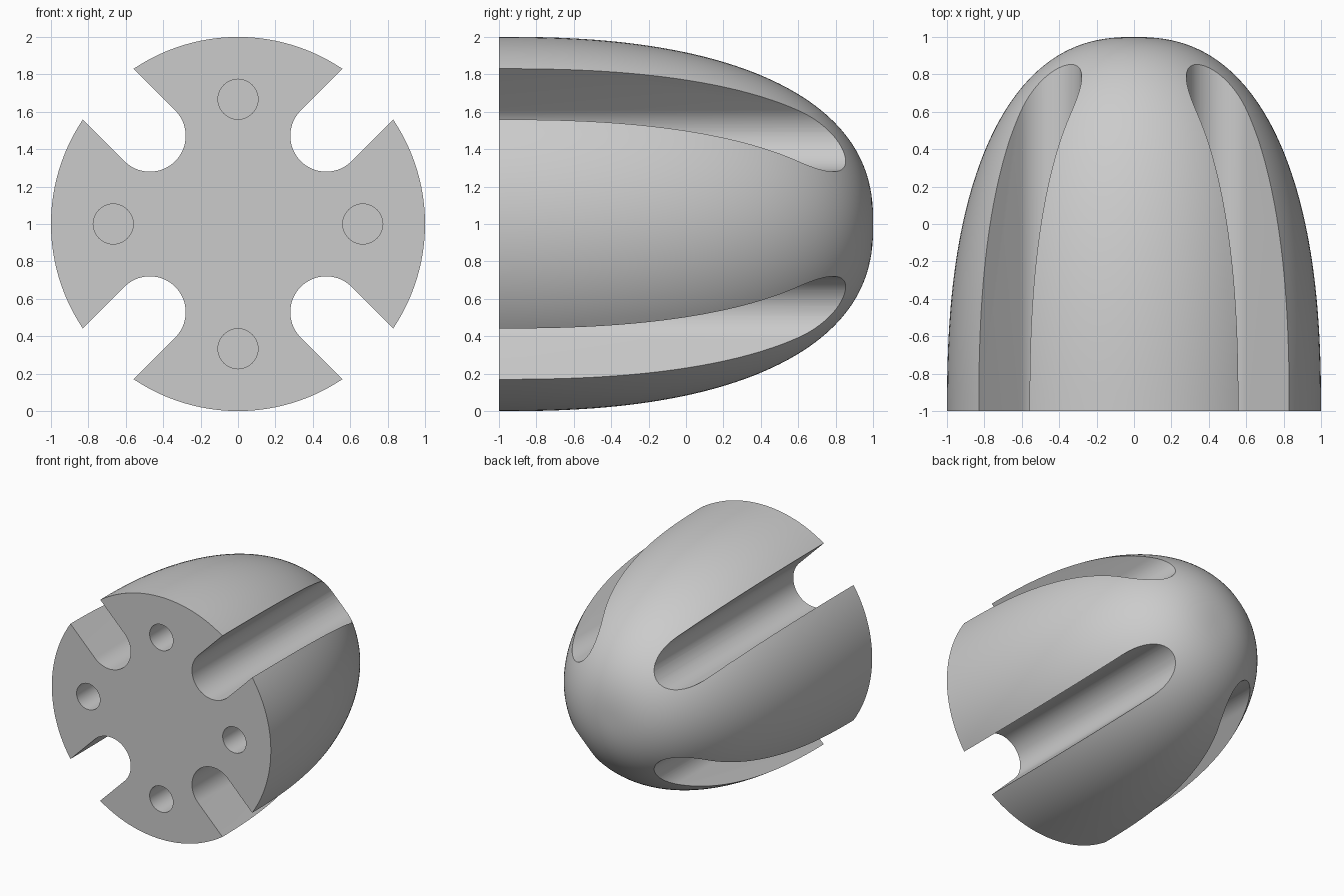
import bpy, bmesh, math
from mathutils import Matrix, Vector

cube = bpy.data.objects.get("Cube")
if cube:
    bpy.data.objects.remove(cube, do_unlink=True)

RADIUS, LENGTH, POWER = 1.0, 2.0, 2.4
RING = 0.667            # distance of slots and holes from the axis
SLOT_R, HOLE_R, HOLE_DEPTH = 0.192, 0.107, 0.5
AXIS = Vector((0, 0, 1))

grey = bpy.data.materials.new("plain_grey")
grey.use_nodes = True
colour = (0.6, 0.6, 0.6, 1)
grey.diffuse_color = colour
grey.node_tree.nodes["Principled BSDF"].inputs["Base Color"].default_value = colour


def make_object(name, bm):
    bmesh.ops.recalc_face_normals(bm, faces=bm.faces)
    mesh = bpy.data.meshes.new(name)
    bm.to_mesh(mesh)
    bm.free()
    mesh.materials.append(grey)
    obj = bpy.data.objects.new(name, mesh)
    bpy.context.collection.objects.link(obj)
    return obj


def add_prism(bm, outline, y0, y1, turn):
    """Extrude an xz outline along y, turned about the body axis."""
    spin = Matrix.Translation(AXIS) @ Matrix.Rotation(turn, 4, 'Y')
    face = bm.faces.new([bm.verts.new(spin @ Vector((x, y0, z))) for x, z in outline])
    new = bmesh.ops.extrude_face_region(bm, geom=[face])["geom"]
    moved = [v for v in new if isinstance(v, bmesh.types.BMVert)]
    bmesh.ops.translate(bm, verts=moved, vec=(0, y1 - y0, 0))


def arc(radius, start, end, steps):
    return [(radius * math.cos(start + (end - start) * i / steps),
             RING + radius * math.sin(start + (end - start) * i / steps))
            for i in range(steps + 1)]


# Domed body: a blunt profile revolved round the y axis
SEGMENTS, STEPS = 128, 56
bm = bmesh.new()
rings = []
for i in range(STEPS):
    t = math.pi / 2 * i / STEPS
    r = RADIUS * math.cos(t) ** (2 / POWER)
    y = -1 + LENGTH * math.sin(t) ** (2 / POWER)
    rings.append([bm.verts.new((r * math.sin(a), y, 1 + r * math.cos(a)))
                  for a in (2 * math.pi * k / SEGMENTS for k in range(SEGMENTS))])
tip = bm.verts.new((0, 1, 1))
bm.faces.new(rings[0])
for k in range(SEGMENTS):
    n = (k + 1) % SEGMENTS
    for low, high in zip(rings, rings[1:]):
        bm.faces.new((low[k], low[n], high[n], high[k]))
    bm.faces.new((rings[-1][k], rings[-1][n], tip))
body = make_object("domed_body", bm)

# Cutters: four round-bottomed slots on the diagonals, four blind holes
slots, holes = bmesh.new(), bmesh.new()
slot_outline = arc(SLOT_R, math.pi, 2 * math.pi, 32) + [(SLOT_R, 1.5), (-SLOT_R, 1.5)]
hole_outline = arc(HOLE_R, 0, 2 * math.pi, 48)[:-1]
for q in range(4):
    add_prism(slots, slot_outline, -1.2, 1.2, math.pi / 2 * (q + 0.5))
    add_prism(holes, hole_outline, -1.2, -1 + HOLE_DEPTH, math.pi / 2 * q)

bpy.context.view_layer.objects.active = body
for name, cutter_mesh in (("slot_cutter", slots), ("hole_cutter", holes)):
    cutter = make_object(name, cutter_mesh)
    cutter.hide_render = True
    mod = body.modifiers.new(name, 'BOOLEAN')
    mod.operation, mod.solver, mod.object = 'DIFFERENCE', 'EXACT', cutter
    bpy.ops.object.modifier_apply(modifier=mod.name)
    bpy.data.objects.remove(cutter, do_unlink=True)

# Smooth curved faces, keep slot and hole rims sharp
bpy.ops.object.select_all(action='DESELECT')
body.select_set(True)
bpy.ops.object.shade_smooth_by_angle(angle=math.radians(25))
